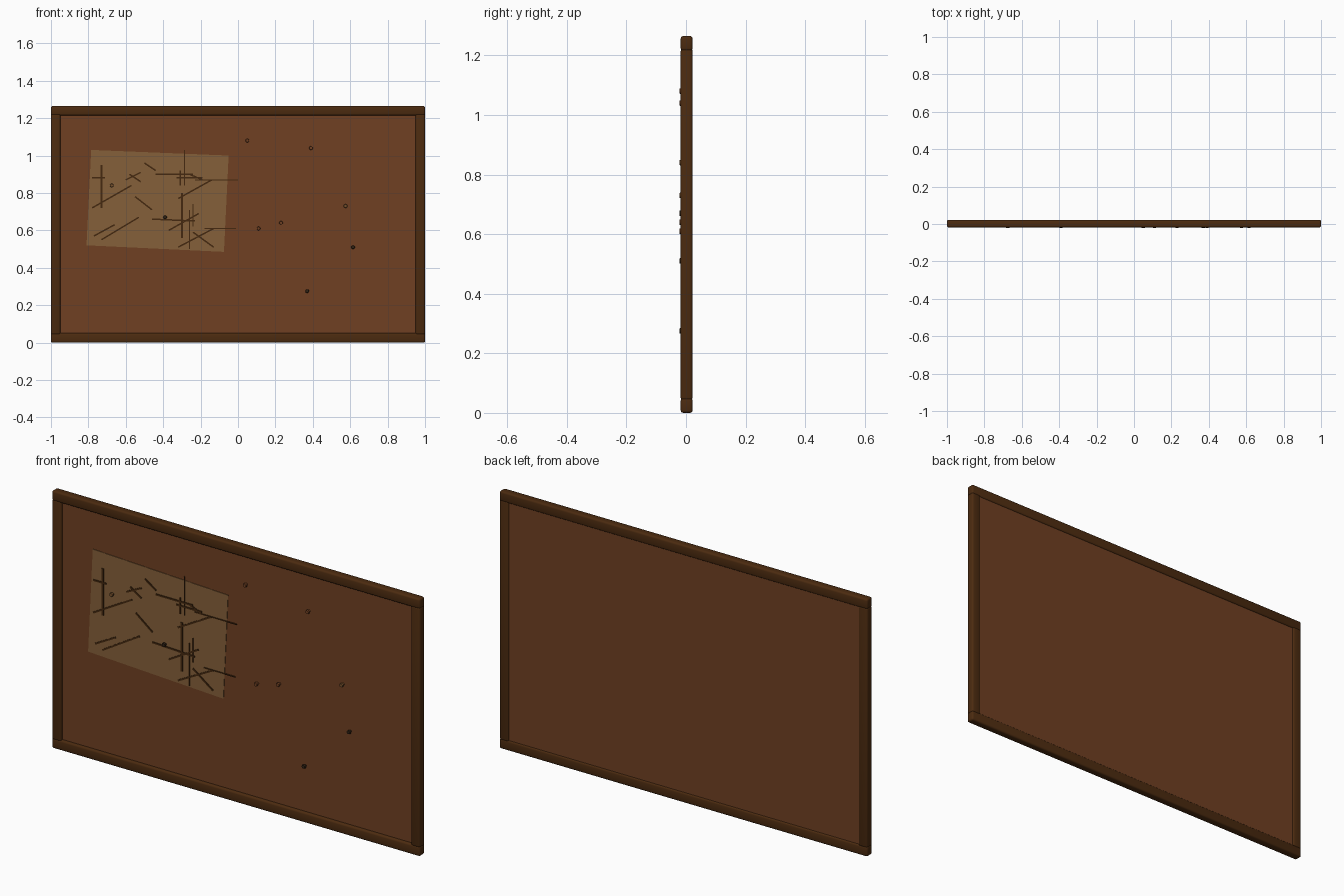
import bpy
import bmesh
import math
from mathutils import Matrix, Vector

default = bpy.data.objects.get("Cube")
if default:
    bpy.data.objects.remove(default)


def material(name, colour):
    mat = bpy.data.materials.new(name)
    mat.use_nodes = True
    mat.diffuse_color = (*colour, 1)
    shader = next(n for n in mat.node_tree.nodes if n.type == "BSDF_PRINCIPLED")
    shader.inputs["Base Color"].default_value = (*colour, 1)
    shader.inputs["Roughness"].default_value = 0.8
    return mat


dark_wood = material("dark wood", (0.072, 0.024, 0.005))
cork = material("cork brown", (0.16, 0.051, 0.016))
parchment = material("parchment", (0.235, 0.118, 0.042))
ink = material("brown ink", (0.06, 0.022, 0.005))
black_pin = material("dark pin", (0.03, 0.016, 0.007))
tan_pin = material("tan pin", (0.18, 0.08, 0.025))


def finish(name, bm, mat):
    bmesh.ops.recalc_face_normals(bm, faces=bm.faces[:])
    mesh = bpy.data.meshes.new(name)
    bm.to_mesh(mesh)
    bm.free()
    mesh.materials.append(mat)
    obj = bpy.data.objects.new(name, mesh)
    bpy.context.scene.collection.objects.link(obj)
    return obj


def add_box(bm, centre, size, turn=0):
    place = Matrix.Translation(centre) @ Matrix.Rotation(turn, 4, "Y")
    bmesh.ops.create_cube(bm, size=1, matrix=place @ Matrix.Diagonal((*size, 1)))


def smooth(obj):
    bpy.ops.object.select_all(action="DESELECT")
    obj.select_set(True)
    bpy.context.view_layer.objects.active = obj
    bpy.ops.object.shade_smooth_by_angle(angle=math.radians(40))


# Rounded frame rails around the board
WIDTH, HEIGHT, RAIL = 2.0, 1.265, 0.05
DEPTH, FRAME_Y = 0.04, 0.002


def rail(name, x, z, length, height):
    bm = bmesh.new()
    add_box(bm, (x, FRAME_Y, z), (length, DEPTH, height))
    bmesh.ops.bevel(bm, geom=bm.edges[:], offset=0.009, segments=3,
                    profile=0.5, affect="EDGES")
    smooth(finish(name, bm, dark_wood))


rail("bottom_rail", 0, RAIL / 2, WIDTH, RAIL)
rail("top_rail", 0, HEIGHT - RAIL / 2, WIDTH, RAIL)
for side, name in ((1, "left_rail"), (-1, "right_rail")):
    rail(name, side * (WIDTH - RAIL) / 2, HEIGHT / 2, RAIL, HEIGHT - RAIL * 1.7)

# Cork panel, set back in the front and almost flush behind
bm = bmesh.new()
add_box(bm, (0, 0.006, HEIGHT / 2), (WIDTH - RAIL * 1.9, 0.02, HEIGHT - RAIL * 1.9))
finish("cork_panel", bm, cork)

# Slightly tilted sheet
bm = bmesh.new()
corners = [(-0.785, 1.03), (-0.05, 1.0), (-0.075, 0.485), (-0.81, 0.52)]
sheet = bm.faces.new([bm.verts.new((x, -0.0065, z)) for x, z in corners])
back = bmesh.ops.extrude_face_region(bm, geom=[sheet])["geom"]
for v in back:
    if isinstance(v, bmesh.types.BMVert):
        v.co.y = -0.0035
finish("paper_sheet", bm, parchment)


# Scribbled strokes on the sheet, ends in hundredths of a unit
def strokes(name, ends, width, mat):
    bm = bmesh.new()
    for x1, z1, x2, z2 in ends:
        a, b = Vector((x1, 0, z1)) / 100, Vector((x2, 0, z2)) / 100
        run = b - a
        mid = (a + b) / 2
        mid.y = -0.008
        add_box(bm, mid, (run.length, 0.004, width), -math.atan2(run.z, run.x))
    finish(name, bm, mat)


strokes("heavy_strokes", [(-73, 95, -73, 72), (-30, 80, -30, 56)], 0.011, ink)
strokes("medium_strokes", [
    (-78, 88, -71, 88), (-78, 72, -57, 84), (-77, 57, -66, 63),
    (-73, 55, -53, 67), (-60, 87, -52, 91), (-58, 90, -52, 86),
    (-50, 96, -44, 92), (-55, 78, -46, 71), (-44, 90, -24, 90),
    (-31, 92, -31, 84), (-33, 88, -19, 88), (-26, 90, -19, 87),
    (-32, 77, -14, 87), (-46, 66, -23, 65), (-37, 60, -21, 69),
    (-32, 51, -13, 61), (-24, 59, -13, 51)], 0.008, ink)
strokes("fine_strokes", [
    (-28.5, 103, -28.5, 84), (-23, 87, 0, 87), (-24, 74, -24, 62),
    (-26, 71, -26, 50), (-18, 61, -1, 61)], 0.005, ink)


# Push pins: a short neck with a wider round head
def pin(name, x, z, mat):
    bm = bmesh.new()
    for radius, front, rear in ((0.006, -0.017, 0), (0.01, -0.0225, -0.0145)):
        place = (Matrix.Translation((x, (front + rear) / 2, z))
                 @ Matrix.Rotation(math.pi / 2, 4, "X"))
        bmesh.ops.create_cone(bm, cap_ends=True, segments=14, radius1=radius,
                              radius2=radius * 0.85, depth=rear - front, matrix=place)
    smooth(finish(name, bm, mat))


groups = [
    ("brown_pin", cork, [(0.05, 1.08), (0.39, 1.04), (0.11, 0.61), (0.23, 0.64)]),
    ("tan_pin", tan_pin, [(-0.675, 0.84), (0.575, 0.73)]),
    ("dark_pin", black_pin, [(-0.39, 0.67), (0.615, 0.51), (0.37, 0.275)]),
]
for name, mat, spots in groups:
    for number, (x, z) in enumerate(spots, 1):
        pin(f"{name}_{number}", x, z, mat)
